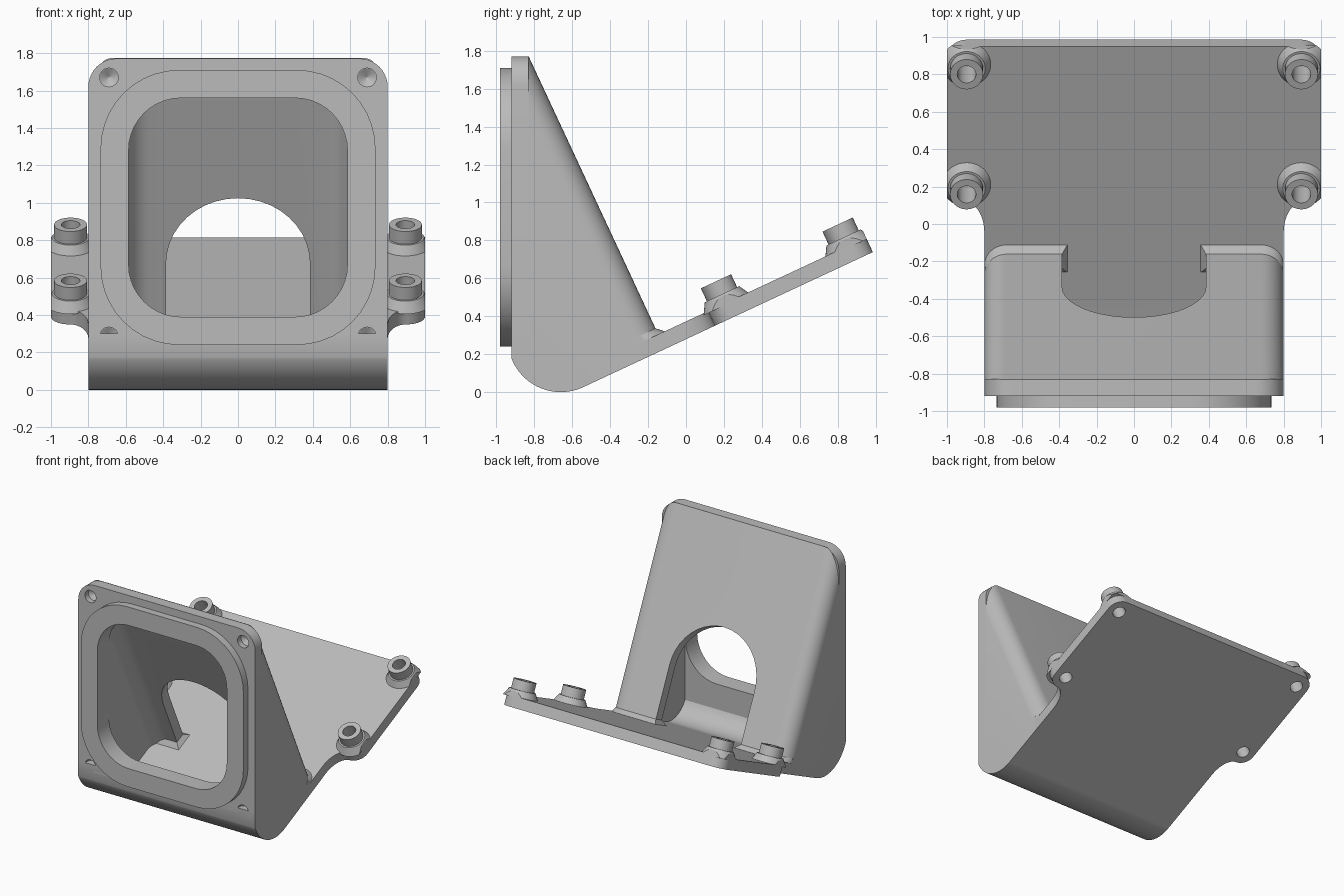
import bpy, bmesh
from math import sin, cos, asin, radians, pi
from mathutils import Vector

if "Cube" in bpy.data.objects:
    bpy.data.objects.remove(bpy.data.objects["Cube"])

grey = bpy.data.materials.new("plain grey")
grey.use_nodes = True
grey.diffuse_color = (0.5, 0.5, 0.5, 1)
grey.node_tree.nodes["Principled BSDF"].inputs["Base Color"].default_value = (0.5, 0.5, 0.5, 1)

# Main dimensions
TILT = radians(25)
S, C = sin(TILT), cos(TILT)
WALL = 0.085
HALF = 0.8
FRONT, BACK = -0.92, -0.83      # front frame faces
HEEL_Y, HEEL_R = -0.66, 0.28    # rounded heel under the frame
FOOT = 0.476                    # where the hood stands on the plate
END = 1.685                     # far end of the plate
Y0, Z0 = HEEL_Y + HEEL_R * S, HEEL_R - HEEL_R * C


# Drawing planes: two outline axes, then the extrusion axis
def side(a, b, c): return Vector((c, a, b))
def front(a, b, c): return Vector((a, c, b))
def plate(a, b, c): return Vector((a, Y0 + b * C - c * S, Z0 + b * S + c * C))
def across(a, b, c): return plate(a, c, b)


def tilted(u, n):
    p = plate(0, u, n)
    return (p.y, p.z)


def loft(name, low, c0, high, c1, plane):
    """Solid between two outlines with equal point counts."""
    bm = bmesh.new()
    v0 = [bm.verts.new(plane(a, b, c0)) for a, b in low]
    v1 = [bm.verts.new(plane(a, b, c1)) for a, b in high]
    bm.faces.new(v0)
    bm.faces.new(v1)
    for i in range(len(v0)):
        j = (i + 1) % len(v0)
        bm.faces.new((v0[i], v0[j], v1[j], v1[i]))
    bmesh.ops.recalc_face_normals(bm, faces=bm.faces)
    mesh = bpy.data.meshes.new(name)
    bm.to_mesh(mesh)
    bm.free()
    mesh.materials.append(grey)
    obj = bpy.data.objects.new(name, mesh)
    bpy.context.collection.objects.link(obj)
    return obj


def prism(name, outline, c0, c1, plane):
    return loft(name, outline, c0, outline, c1, plane)


def circle(x, y, r, n=40):
    return [(x + r * cos(2 * pi * i / n), y + r * sin(2 * pi * i / n)) for i in range(n)]


def rounded(corners, steps=10):
    """Round right-angled corners given as (x, y, radius in, radius out)."""
    out = []
    for i, (x, y, ra, rb) in enumerate(corners):
        p = Vector((x, y))
        if not ra:
            out.append((x, y))
            continue
        d1 = (Vector(corners[i - 1][:2]) - p).normalized() * ra
        d2 = (Vector(corners[(i + 1) % len(corners)][:2]) - p).normalized() * rb
        for k in range(steps + 1):
            t = pi / 2 * k / steps
            out.append(tuple(p + d1 + d2 - d2 * cos(t) - d1 * sin(t)))
    return out


def box(x0, x1, y0, y1, low_r=0, high_r=0):
    return rounded([(x0, y0, low_r, low_r), (x1, y0, low_r, low_r),
                    (x1, y1, high_r, high_r), (x0, y1, high_r, high_r)])


def heel(r, y_start, steps=24):
    a0 = -asin((HEEL_Y - y_start) / r)
    angles = [a0 + (TILT - a0) * i / steps for i in range(steps + 1)]
    return [(HEEL_Y + r * sin(a), HEEL_R - r * cos(a)) for a in angles]


def combine(obj, tool, operation):
    mod = obj.modifiers.new("shape", 'BOOLEAN')
    mod.operation, mod.solver, mod.object = operation, 'EXACT', tool
    bpy.context.view_layer.objects.active = obj
    bpy.ops.object.modifier_apply(modifier=mod.name)


def hood_line(u, y):
    return tilted(u, (Y0 + u * C - y) / S)


helpers, parts = [], []


def helper(obj):
    obj.hide_render = True
    helpers.append(obj)
    return obj


# Hood and heel, rounded along its sloping back edges
lap = BACK - 0.001
hood = prism("hood", heel(HEEL_R, FRONT) + [tilted(FOOT, 0.01), hood_line(FOOT, lap),
                                            (lap, 0.3), (FRONT, 0.3)], -0.9, 0.9, side)
combine(hood, helper(prism("hood_section", box(-HALF, HALF, -2, FOOT, 0, 0.12), -2, 3, plate)), 'INTERSECT')

# Hollow inside
inner = FOOT - WALL
cavity = helper(prism("cavity", heel(HEEL_R - WALL, BACK) + [tilted(inner, WALL), hood_line(inner, BACK)],
                      -0.7, 0.7, side))
combine(cavity, helper(prism("cavity_section", box(-0.59, 0.59, -2, inner, 0, 0.12), -2, 3, plate)), 'INTERSECT')
combine(hood, cavity, 'DIFFERENCE')

# Arched doorway through the back of the hood
arch_outline = box(-0.385, 0.385, WALL - 0.04, 0.919, 0, 0.385)
combine(hood, helper(prism("doorway", arch_outline, FOOT - 0.25, FOOT + 0.2, across)), 'DIFFERENCE')

# Front frame and raised lip
top = hood_line(FOOT, BACK)[1]
frame = prism("front_frame", box(-HALF, HALF, 0.18, top, 0, 0.15), FRONT, BACK, front)
lip = prism("front_lip", box(-0.735, 0.735, 0.24, 1.71, 0.42, 0.42), -0.98, FRONT, front)
opening = helper(prism("opening", box(-0.585, 0.585, 0.39, 1.56, 0.28, 0.28), -1.1, BACK + 0.005, front))
for part in (hood, frame, lip):
    combine(part, opening, 'DIFFERENCE')
parts += [hood, frame, lip]

# Blind screw holes with pointed ends in the frame corners
for x in (-0.69, 0.69):
    for z in (0.285, 1.67):
        ring = circle(x, z, 0.05, 24)
        drill = helper(prism("screw_drill", ring, FRONT - 0.05, FRONT + 0.045, front))
        tip = helper(loft("screw_tip", ring, FRONT + 0.044, circle(x, z, 0.002, 24), FRONT + 0.075, front))
        for tool in (drill, tip):
            combine(frame, tool, 'DIFFERENCE')

# Tilted base plate with ears
right_edge = [(HALF, 0, 0, 0), (HALF, 0.765, 0.18, 0.1), (1, 0.765, 0.1, 0.1), (1, END, 0.105, 0.105)]
left_edge = [(-x, u, rb, ra) for x, u, ra, rb in reversed(right_edge)]
base = prism("base_plate", rounded(right_edge + left_edge), 0, WALL, plate)
parts.append(base)

# Mounting posts with flared collars and through holes
limit = helper(prism("collar_limit", box(-1, 1, 0, END), -1, 2, plate))
for sx, label in ((-1, "right"), (1, "left")):
    for u, place in ((0.87, "front"), (1.578, "back")):
        x = sx * 0.895
        post = prism(f"{place}_{label}_post", circle(x, u, 0.088), WALL / 2, WALL + 0.125, plate)
        collar = loft(f"{place}_{label}_collar", circle(x, u, 0.135), WALL - 0.01,
                      circle(x, u, 0.1), WALL + 0.05, plate)
        combine(collar, limit, 'INTERSECT')
        drill = helper(prism("post_drill", circle(x, u, 0.05), -0.2, 0.5, plate))
        for part in (post, collar, base):
            combine(part, drill, 'DIFFERENCE')
        parts += [post, collar]

# Sloped skirts where the hood meets the plate
for sx, label in ((-1, "right"), (1, "left")):
    def skirt(x0, grow):
        return rounded([(sx * x0, inner - grow, 0, 0), (sx * HALF, inner - grow, 0, 0),
                        (sx * HALF, FOOT + grow, 0.12, 0.12), (sx * x0, FOOT + grow, 0, 0)])
    parts.append(loft(f"{label}_hood_skirt", skirt(0.355, 0.04), WALL - 0.002,
                      skirt(0.385, 0), WALL + 0.035, plate))

for obj in helpers:
    bpy.data.objects.remove(obj)

# Smooth curved faces, keep sharp edges
bpy.ops.object.select_all(action='DESELECT')
for obj in parts:
    obj.select_set(True)
bpy.context.view_layer.objects.active = hood
bpy.ops.object.shade_smooth_by_angle(angle=radians(30))
